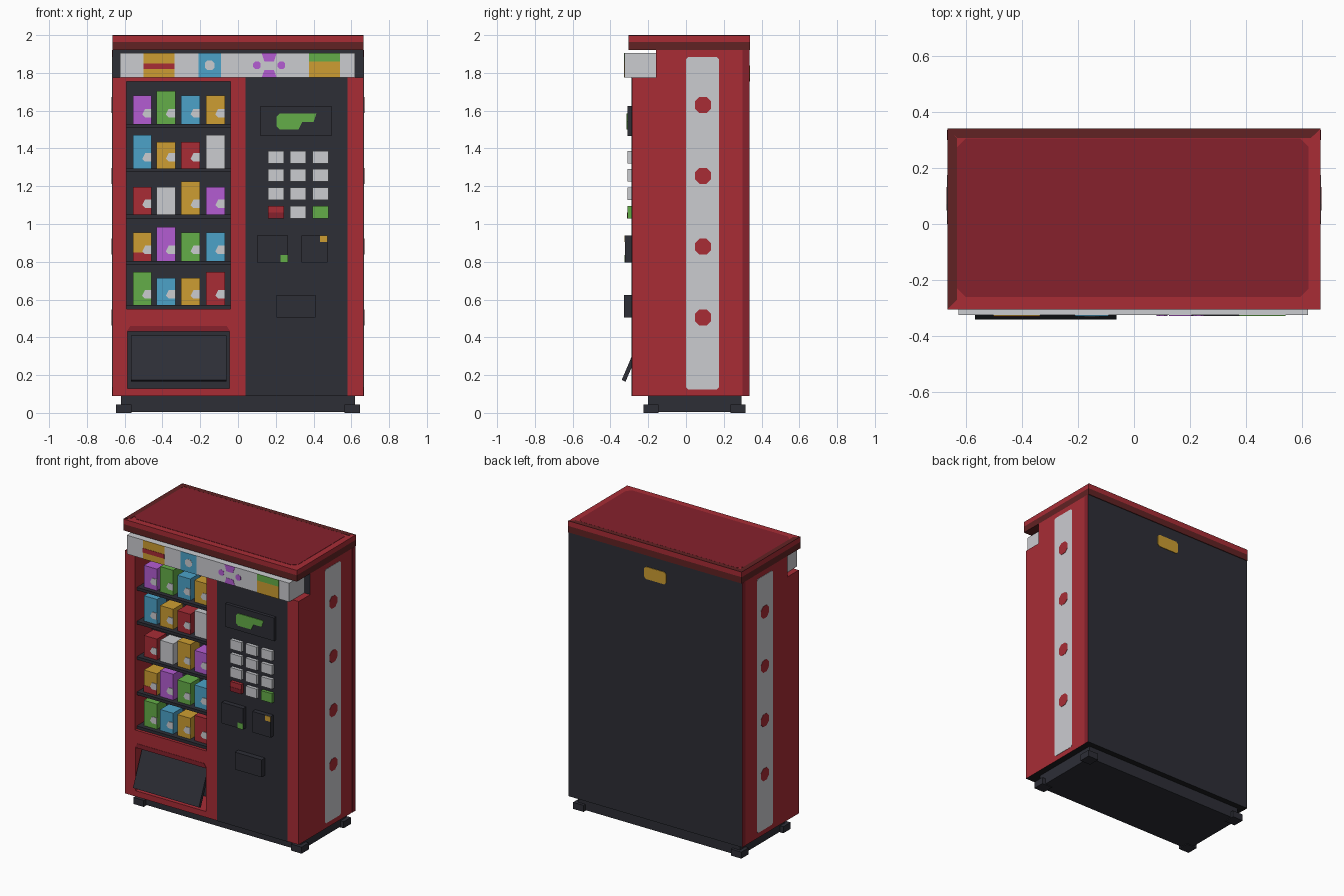
import bpy
import bmesh
from mathutils import Vector

default_cube = bpy.data.objects.get("Cube")
if default_cube:
    bpy.data.objects.remove(default_cube, do_unlink=True)


def material(name, *srgb):
    linear = [(c / 255 / 1.055 + 0.052) ** 2.4 for c in srgb] + [1]
    mat = bpy.data.materials.new(name)
    mat.use_nodes = True
    mat.diffuse_color = linear
    mat.node_tree.nodes["Principled BSDF"].inputs["Base Color"].default_value = linear
    return mat


red = material("red", 168, 44, 53)
dark_red = material("dark red", 134, 33, 44)
deep_red = material("deep red brown", 97, 34, 35)
charcoal = material("charcoal", 45, 46, 54)
black = material("black", 30, 30, 33)
white = material("pale grey", 203, 204, 208)
green = material("green", 100, 174, 72)
blue = material("blue", 76, 162, 200)
orange = material("orange", 205, 158, 50)
purple = material("purple", 180, 92, 210)

# Each direction maps an outline (u, v) and a distance to a point
FRONT = lambda u, v, d: Vector((u, -d, v))
BACK = lambda u, v, d: Vector((u, d, v))
LEFT = lambda u, v, d: Vector((d, u, v))
RIGHT = lambda u, v, d: Vector((-d, u, v))
TOP = lambda u, v, d: Vector((u, v, d))


def prism(name, outline, direction, start, depth, mat):
    """Extrude a flat outline outward from a start distance."""
    bm = bmesh.new()
    face = bm.faces.new([bm.verts.new(direction(u, v, start)) for u, v in outline])
    new = bmesh.ops.extrude_face_region(bm, geom=[face])["geom"]
    verts = [g for g in new if isinstance(g, bmesh.types.BMVert)]
    bmesh.ops.translate(bm, verts=verts, vec=direction(0, 0, depth))
    bmesh.ops.recalc_face_normals(bm, faces=bm.faces)
    mesh = bpy.data.meshes.new(name)
    bm.to_mesh(mesh)
    bm.free()
    mesh.materials.append(mat)
    obj = bpy.data.objects.new(name, mesh)
    bpy.context.collection.objects.link(obj)
    return obj


def rect(u0, u1, v0, v1, cut=0):
    """Rectangle outline, with cut corners if wanted."""
    if not cut:
        return [(u0, v0), (u1, v0), (u1, v1), (u0, v1)]
    return [(u0 + cut, v0), (u1 - cut, v0), (u1, v0 + cut), (u1, v1 - cut),
            (u1 - cut, v1), (u0 + cut, v1), (u0, v1 - cut), (u0, v0 + cut)]


def octagon(u, v, radius):
    return rect(u - radius, u + radius, v - radius, v + radius, radius * 0.55)


def box(name, x0, x1, y0, y1, z0, z1, mat):
    return prism(name, rect(x0, x1, y0, y1), TOP, z0, z1 - z0, mat)


SIDE, FACE, REAR = 0.665, 0.285, 0.335
BOTTOM, SHOULDER, EAVES = 0.09, 0.775 + 1, 1.92
PLATE = 0.004

# Cabinet with window, delivery bay and sign notch cut out
cabinet = box("cabinet", -SIDE, SIDE, -FACE, REAR, BOTTOM, EAVES, red)
cutters = [
    box("window_cutter", -0.59, -0.04, -1, -0.1, 0.55, 1.755, red),
    box("bay_cutter", -0.585, -0.045, -1, -0.1, 0.13, 0.43, red),
    box("notch_cutter", -1, 1, -1, -0.16, SHOULDER, 3, red),
]
for cutter in cutters:
    cutter.hide_render = True
    mod = cabinet.modifiers.new(cutter.name, 'BOOLEAN')
    mod.operation = 'DIFFERENCE'
    mod.solver = 'EXACT'
    mod.object = cutter
evaluated = cabinet.evaluated_get(bpy.context.evaluated_depsgraph_get())
carved = bpy.data.meshes.new_from_object(evaluated)
cabinet.modifiers.clear()
cabinet.data = carved
for cutter in cutters:
    bpy.data.objects.remove(cutter, do_unlink=True)
carved.materials.clear()
for mat in (red, charcoal, black):
    carved.materials.append(mat)
for face in carved.polygons:
    recessed = face.normal.y < -0.9 and face.center.y > -0.2
    underside = face.normal.z < -0.9 and face.center.z < 0.1
    face.material_index = 2 if underside else int(recessed or face.normal.y > 0.9)

# Lid with painted border on top
box("lid_lower", -SIDE, SIDE, -0.305, 0.34, EAVES, 1.964, deep_red)
box("lid_upper", -SIDE, SIDE, -0.305, 0.34, 1.964, 1.998, red)
prism("lid_panel", rect(-0.63, 0.622, -0.26, 0.305, 0.03), TOP, 1.998, 0.002, dark_red)
prism("lid_left_border", [(-SIDE, -0.305), (-0.63, -0.27), (-0.63, 0.305), (-SIDE, 0.34)],
      TOP, 1.998, 0.002, deep_red)
prism("lid_back_border", [(-SIDE, 0.34), (-0.63, 0.306), (0.63, 0.306), (SIDE, 0.34)],
      TOP, 1.998, 0.002, deep_red)

# Plinth and corner feet
box("plinth", -0.62, 0.62, -0.2, 0.295, 0.005, BOTTOM, charcoal)
for x in (-0.645, 0.565):
    for y in (-0.225, 0.235):
        box("foot", x, x + 0.08, y, y + 0.08, 0, 0.045, charcoal)

# Side stripes with dots, and dark rear edges
for direction in (LEFT, RIGHT):
    prism("side_stripe", rect(0, 0.175, 0.125, 1.885, 0.012), direction, SIDE, 0.002, white)
    prism("rear_edge", rect(0.3, REAR, BOTTOM, EAVES), direction, SIDE, 0.001, dark_red)
    for row in range(4):
        prism("stripe_dot", octagon(0.09, 0.505 + row * 0.375, 0.042),
              direction, SIDE, PLATE, red)

# Rear label
prism("rear_label", rect(-0.085, 0.085, 1.755, 1.84, 0.015), BACK, REAR, PLATE, orange)

# Illuminated sign with painted patches
SIGN = 0.325
box("sign", -0.625, 0.62, -SIGN, -0.16, SHOULDER, 1.905, white)


def sign_patch(name, outline, mat, layer=1):
    prism(name, outline, FRONT, SIGN, PLATE * layer / 2, mat)


sign_patch("sign_orange_patch", rect(-0.5, -0.335, SHOULDER, 1.905), orange)
sign_patch("sign_red_stripe", rect(-0.5, -0.335, 1.82, 1.85), red, 2)
sign_patch("sign_blue_patch", rect(-0.21, -0.09, SHOULDER, 1.905), blue)
sign_patch("sign_white_dot", octagon(-0.15, 1.84, 0.026), white, 2)
sign_patch("sign_green_patch", rect(0.375, 0.54, 1.86, 1.905), green)
sign_patch("sign_gold_patch", rect(0.375, 0.54, SHOULDER, 1.86), orange)
for edge, tip in ((1.905, 1.86), (SHOULDER, 1.815)):
    sign_patch("sign_petal", [(0.125, edge), (0.205, edge), (0.19, tip), (0.14, tip)], purple)
for x in (0.1, 0.23):
    sign_patch("sign_side_petal", octagon(x, 1.84, 0.02), purple)

# Shelves and products
SHELF_WIDTH = 0.55
columns = [-0.557, -0.432, -0.301, -0.17]
rows = [
    (1.53, [(purple, 0.15), (green, 0.175), (blue, 0.15), (orange, 0.15)]),
    (1.295, [(blue, 0.175), (orange, 0.14), (red, 0.14), (white, 0.175)]),
    (1.05, [(red, 0.145), (white, 0.145), (orange, 0.175), (purple, 0.145)]),
    (0.805, [(orange, 0.15), (purple, 0.18), (green, 0.15), (blue, 0.15)]),
    (0.57, [(green, 0.175), (blue, 0.145), (orange, 0.145), (red, 0.175)]),
]
for level, products in rows:
    box("shelf", -0.59, -0.59 + SHELF_WIDTH, -0.265, -0.1, level - 0.02, level, charcoal)
    for x, (mat, height) in zip(columns, products):
        box("product", x, x + 0.1, -0.235, -0.13, level, level + height, mat)
        if mat != white:
            label = [(x + 0.05, level + 0.05), (x + 0.065, level + 0.035), (x + 0.1, level + 0.035),
                     (x + 0.1, level + 0.08), (x + 0.065, level + 0.08)]
            prism("product_label", label, FRONT, 0.235, PLATE, white)
first_x = columns[0]
prism("product_band", rect(first_x, first_x + 0.1, 0.805, 0.85), FRONT, 0.235, 0.002, red)

# Delivery bay hood and tilted flap
prism("bay_hood", [(-0.59, 0.43), (-0.04, 0.43), (-0.06, 0.46), (-0.57, 0.46)],
      FRONT, FACE, 0.002, dark_red)
prism("delivery_flap", [(-0.34, 0.175), (-0.32, 0.165), (-0.22, 0.4), (-0.24, 0.41)],
      LEFT, -0.567, 0.505, charcoal)

# Control panel
prism("control_panel", rect(0.04, 0.58, BOTTOM, SHOULDER), FRONT, FACE, PLATE, charcoal)
prism("screen_housing", rect(0.12, 0.495, 1.465, 1.625), FRONT, FACE, 0.026, charcoal)
prism("screen_glow", [(0.205, 1.515), (0.22, 1.5), (0.32, 1.5), (0.34, 1.54), (0.4, 1.54),
                      (0.415, 1.585), (0.22, 1.585), (0.205, 1.57)],
      FRONT, FACE + 0.026, PLATE, green)

# Keypad, with coloured keys at the bottom corners
for row in range(4):
    for col in range(3):
        x, z = 0.158 + col * 0.118, 1.03 + row * 0.097
        key_colour = (red, white, green)[col] if row == 0 else white
        prism("key", rect(x, x + 0.085, z, z + 0.066), FRONT, FACE, 0.026, key_colour)
prism("cancel_key_shade", rect(0.158, 0.243, 1.03, 1.06), FRONT, FACE + 0.026, 0.002, dark_red)

# Note reader, coin slot and change tray
prism("note_reader", rect(0.1, 0.265, 0.795, 0.94), FRONT, FACE, 0.037, charcoal)
prism("reader_light", rect(0.225, 0.265, 0.795, 0.835), FRONT, FACE + 0.037, 0.003, green)
prism("coin_slot", rect(0.335, 0.475, 0.795, 0.94), FRONT, FACE, 0.037, charcoal)
prism("coin_light", rect(0.435, 0.475, 0.905, 0.94), FRONT, FACE + 0.037, 0.003, orange)
prism("change_tray", rect(0.205, 0.41, 0.505, 0.625), FRONT, FACE, 0.042, charcoal)
